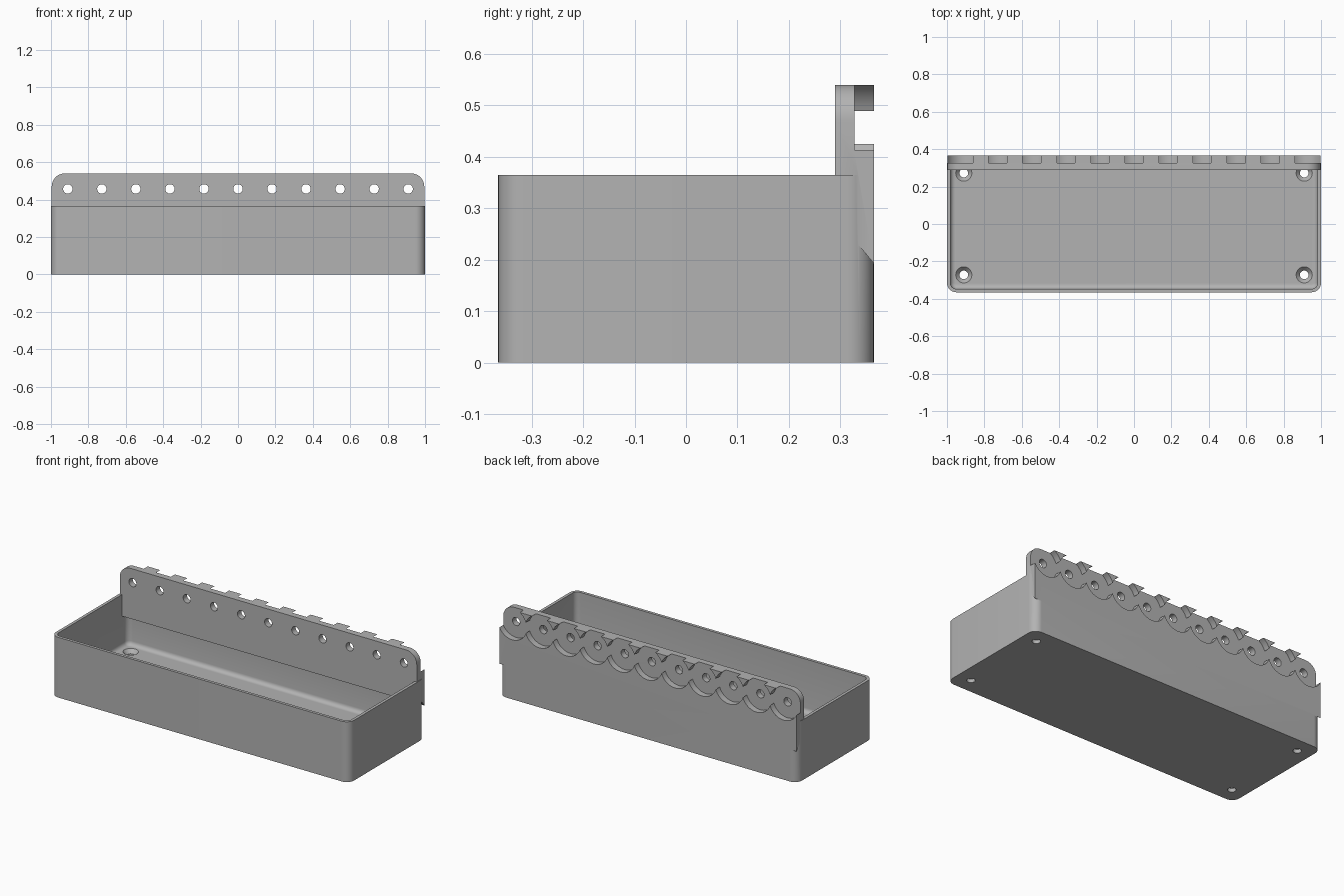
import bpy, bmesh, math
from mathutils import Vector

if "Cube" in bpy.data.objects:
    bpy.data.objects.remove(bpy.data.objects["Cube"], do_unlink=True)

# One plain grey for the whole piece
grey = bpy.data.materials.new("plain grey")
grey.use_nodes = True
colour = (0.45, 0.45, 0.45, 1)
grey.diffuse_color = colour
grey.node_tree.nodes["Principled BSDF"].inputs["Base Color"].default_value = colour

HX, HY, RIM = 1.0, 0.365, 0.365        # tray half sizes and height
WALL, FLOOR, CORNER = 0.018, 0.045, 0.05
PLATE_X, PLATE_FRONT, PLATE_TOP = 0.996, 0.29, 0.54
HOLE_Z, HOLE_R, PITCH, COUNT = 0.457, 0.025, 0.182, 11


def arc(cx, cy, r, start, sweep=90, steps=10):
    angles = [math.radians(start + sweep * i / steps) for i in range(steps + 1)]
    return [(cx + r * math.cos(a), cy + r * math.sin(a)) for a in angles]


def rounded_rect(hx, hy, r):
    x, y = hx - r, hy - r
    return arc(x, y, r, 0) + arc(-x, y, r, 90) + arc(-x, -y, r, 180) + arc(x, -y, r, 270)


def prism(name, outline, axis, low, high, low_bevel=0):
    """Extrude a 2D outline along an axis, optionally rounding the low end."""
    def place(u, v, w):
        return {"x": (w, u, v), "y": (u, w, v), "z": (u, v, w)}[axis]
    bm = bmesh.new()
    face = bm.faces.new([bm.verts.new(place(u, v, low)) for u, v in outline])
    rim = list(face.edges)
    out = bmesh.ops.extrude_face_region(bm, geom=[face], use_keep_orig=True)
    moved = [g for g in out["geom"] if isinstance(g, bmesh.types.BMVert)]
    bmesh.ops.translate(bm, verts=moved, vec=Vector(place(0, 0, high - low)))
    if low_bevel:
        bmesh.ops.bevel(bm, geom=rim, offset=low_bevel, segments=5,
                        profile=0.5, affect="EDGES")
    return finish(bm, name)


def cone(name, x, y, z, r_low, r_high, height):
    bm = bmesh.new()
    bmesh.ops.create_cone(bm, cap_ends=True, segments=32, radius1=r_low,
                          radius2=r_high, depth=height)
    bmesh.ops.translate(bm, verts=bm.verts, vec=(x, y, z + height / 2))
    return finish(bm, name)


def finish(bm, name):
    bmesh.ops.recalc_face_normals(bm, faces=bm.faces)
    mesh = bpy.data.meshes.new(name)
    bm.to_mesh(mesh)
    bm.free()
    mesh.materials.append(grey)
    obj = bpy.data.objects.new(name, mesh)
    bpy.context.collection.objects.link(obj)
    return obj


def combine(target, tool, operation="DIFFERENCE"):
    mod = target.modifiers.new("combine", "BOOLEAN")
    mod.object, mod.operation, mod.solver = tool, operation, "EXACT"
    bpy.context.view_layer.objects.active = target
    bpy.ops.object.modifier_apply(modifier=mod.name)
    bpy.data.objects.remove(tool, do_unlink=True)


# Tray shell with a rounded floor edge
tray = prism("hanging_tray", rounded_rect(HX, HY, CORNER), "z", 0, RIM)
cavity = prism("cavity", rounded_rect(HX - WALL, HY - WALL, CORNER - WALL),
               "z", FLOOR, RIM + 0.1, low_bevel=0.025)
combine(tray, cavity)

# Back plate with rounded top corners and a sloped lower edge
r = 0.07
x, z = PLATE_X - r, PLATE_TOP - r
plate = prism("back_plate", arc(x, z, r, 0) + arc(-x, z, r, 90)
              + [(-PLATE_X, 0.15), (PLATE_X, 0.15)], "y", PLATE_FRONT, HY)
under = [(0.25, 0.1), (0.25, 0.235), (0.33, 0.235), (0.38, 0.175), (0.38, 0.1)]
combine(plate, prism("underside", under, "x", -1.1, 1.1))
combine(tray, plate, "UNION")

# Row of round rear pockets, each with a through hole
for i in range(COUNT):
    px = (i - COUNT // 2) * PITCH
    pocket = arc(px, HOLE_Z, 0.0965, 0, 360, 56)[:-1]
    combine(tray, prism("pocket", pocket, "y", 0.327, 0.45))
    hole = arc(px, HOLE_Z, HOLE_R, 0, 360, 28)[:-1]
    combine(tray, prism("peg_hole", hole, "y", 0.2, 0.45))

# Countersunk screw holes in the floor
for sx in (-1, 1):
    for sy in (-1, 1):
        sx_pos, sy_pos = sx * 0.91, sy * 0.272
        combine(tray, cone("screw_hole", sx_pos, sy_pos, -0.05, 0.023, 0.023, 0.15))
        combine(tray, cone("countersink", sx_pos, sy_pos, 0.02, 0.021, 0.045, 0.027))

# Smooth curved walls, crisp edges
bpy.ops.object.select_all(action="DESELECT")
tray.select_set(True)
bpy.context.view_layer.objects.active = tray
bpy.ops.object.shade_smooth_by_angle(angle=math.radians(30))
